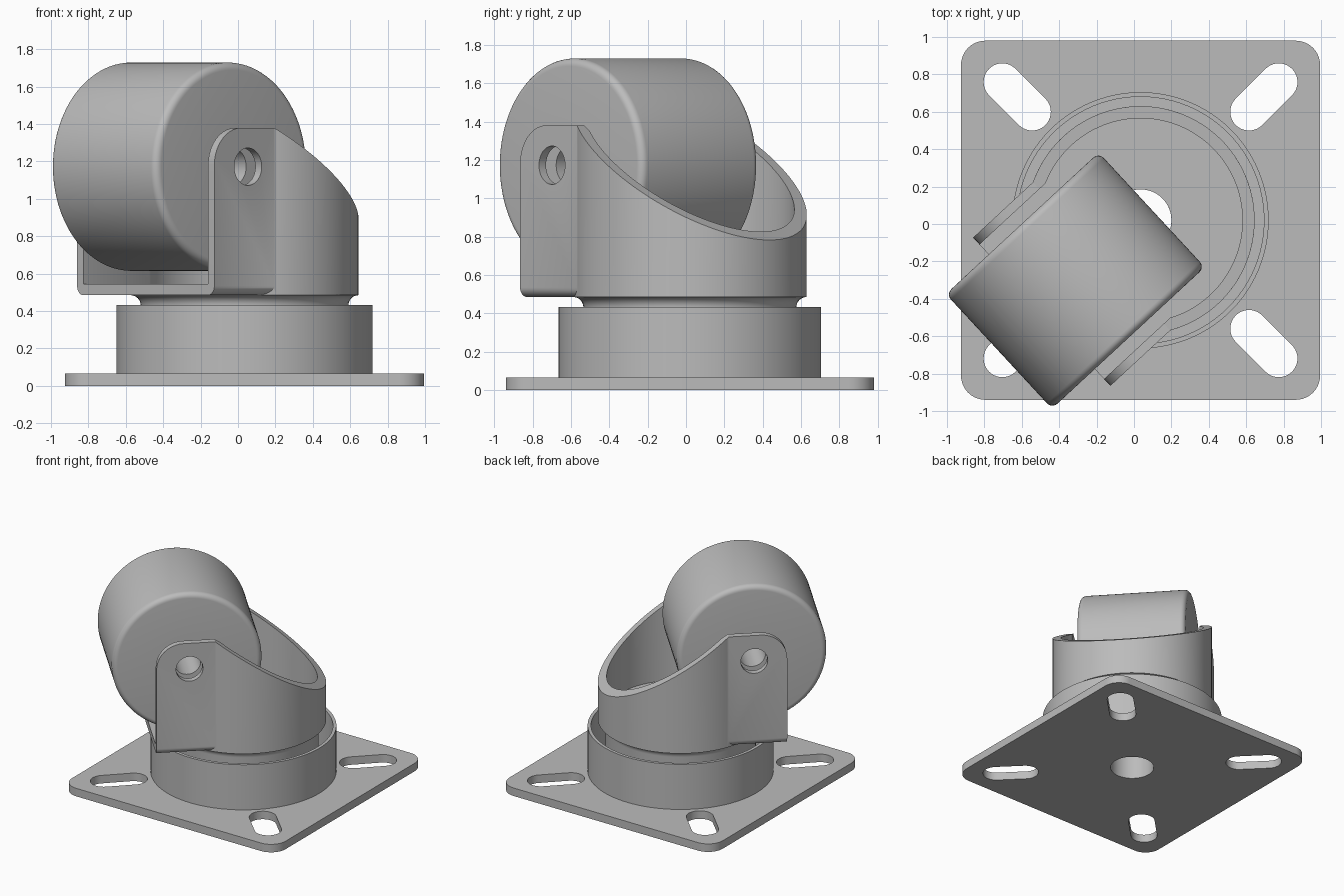
import bpy, bmesh
from math import pi, sin, cos, tan, radians
from mathutils import Matrix, Vector

if "Cube" in bpy.data.objects:
    bpy.data.objects.remove(bpy.data.objects["Cube"])

grey = bpy.data.materials.new("light grey metal")
grey.use_nodes = True
COLOR = (0.5, 0.5, 0.5, 1)
grey.diffuse_color = COLOR
grey.node_tree.nodes["Principled BSDF"].inputs["Base Color"].default_value = COLOR

PLACE = Matrix.Translation((0.035, 0.02, 0))       # swivel axis
SWIVEL = PLACE @ Matrix.Rotation(radians(42.8), 4, "Z")


def rounded(corners, steps=10):
    """Polygon from (x, y, radius) corners, filleted."""
    pts = []
    for i, (x, y, r) in enumerate(corners):
        p = Vector((x, y))
        if r == 0:
            pts.append(p)
            continue
        a = (Vector(corners[i - 1][:2]) - p).normalized()
        b = (Vector(corners[(i + 1) % len(corners)][:2]) - p).normalized()
        half = a.angle(b) / 2
        centre = p + (a + b).normalized() * r / sin(half)
        start = p + a * r / tan(half) - centre
        turn = (p + b * r / tan(half) - centre).angle_signed(start)
        for k in range(steps + 1):
            pts.append(centre + Matrix.Rotation(turn * k / steps, 2) @ start)
    return pts


def rect(x0, x1, y0, y1, r=0):
    return [(x0, y0, r), (x1, y0, r), (x1, y1, r), (x0, y1, r)]


def circle(r, n=96, x=0, y=0):
    return [(x + r * cos(2 * pi * k / n), y + r * sin(2 * pi * k / n)) for k in range(n)]


def finish(name, bm):
    bmesh.ops.recalc_face_normals(bm, faces=bm.faces)
    mesh = bpy.data.meshes.new(name)
    bm.to_mesh(mesh)
    bm.free()
    mesh.materials.append(grey)
    obj = bpy.data.objects.new(name, mesh)
    bpy.context.collection.objects.link(obj)
    return obj


def prism(name, pts, lo, hi, axis="z"):
    """Extrude an outline along an axis."""
    place = {"x": lambda a, b, h: (h, a, b),
             "y": lambda a, b, h: (a, h, b),
             "z": lambda a, b, h: (a, b, h)}[axis]
    bm = bmesh.new()
    face = bm.faces.new([bm.verts.new(place(a, b, lo)) for a, b in pts])
    new = bmesh.ops.extrude_face_region(bm, geom=[face])["geom"]
    bmesh.ops.translate(bm, vec=place(0, 0, hi - lo),
                        verts=[v for v in new if isinstance(v, bmesh.types.BMVert)])
    return finish(name, bm)


def lathe(name, pts, n=96):
    """Revolve a closed (radius, z) profile about z."""
    bm = bmesh.new()
    rings = [[bm.verts.new((r * cos(2 * pi * k / n), r * sin(2 * pi * k / n), z))
              for r, z in pts] for k in range(n)]
    for k in range(n):
        a, b = rings[k], rings[(k + 1) % n]
        for i in range(len(pts)):
            bm.faces.new((a[i - 1], a[i], b[i], b[i - 1]))
    return finish(name, bm)


def boolean(obj, other, operation):
    mod = obj.modifiers.new(operation, "BOOLEAN")
    mod.operation, mod.solver, mod.object = operation, "EXACT", other
    bpy.context.view_layer.objects.active = obj
    bpy.ops.object.modifier_apply(modifier=mod.name)
    bpy.data.objects.remove(other)


def settle(obj, matrix):
    obj.data.transform(matrix)
    bpy.ops.object.select_all(action="DESELECT")
    obj.select_set(True)
    bpy.context.view_layer.objects.active = obj
    bpy.ops.object.shade_smooth_by_angle(angle=radians(30))


HOLE = 0.165
# Mounting plate with four diagonal slots and a centre hole
plate = prism("mounting_plate", rounded(rect(-0.96, 0.96, -0.96, 0.96, 0.13)), 0, 0.065)
boolean(plate, prism("hole", circle(HOLE), -1, 1), "DIFFERENCE")
for k in range(4):
    slot = prism("slot", rounded(rect(0.72, 1.145, -0.1, 0.1, 0.0999)), -1, 1)
    slot.data.transform(Matrix.Rotation(radians(45 + 90 * k), 4, "Z"))
    boolean(plate, slot, "DIFFERENCE")
settle(plate, PLACE)

# Bearing housing ring
housing = lathe("bearing_housing", rounded(rect(0.66, 0.685, 0.065, 0.432)))
settle(housing, PLACE)

# Swivel neck flaring up into the fork
flare = [(0.61 - 0.055 * sin(t * pi / 16), 0.43 + 0.055 * cos(t * pi / 16)) for t in range(9)]
flare = [(0.61 - 0.055 * cos(t * pi / 16), 0.43 + 0.055 * sin(t * pi / 16)) for t in range(9)]
neck = lathe("swivel_neck", [(HOLE, 0.065), (0.555, 0.065)] + flare + [(HOLE, 0.485)])
settle(neck, PLACE)

# Fork: round shell joined to two flat arms, hollowed, then trimmed in side profile
fork = prism("fork", circle(0.61), 0.485, 1.6)
arms = rounded([(-0.54, 0.485, 0.05), (0.54, 0.485, 0.05), (0.54, 1.6, 0), (-0.54, 1.6, 0)])
boolean(fork, prism("arms", arms, -0.8, 0, "x"), "UNION")
hollow = prism("hollow", circle(0.545), 0.545, 2)
boolean(hollow, prism("gap", rounded(rect(-0.49, 0.49, 0.545, 2)), -1, 0, "x"), "UNION")
boolean(fork, hollow, "DIFFERENCE")
side = rounded([(-0.72, 0.3, 0), (0.8, 0.3, 0), (0.8, 0.655, 0), (-0.284, 1.38, 0), (-0.72, 1.38, 0.2)])
boolean(fork, prism("side", side, -1, 1, "y"), "INTERSECT")
boolean(fork, prism("hole", circle(HOLE), 0, 0.8), "DIFFERENCE")
AXLE_U, AXLE_Z = -0.475, 1.172
boolean(fork, prism("axle", circle(0.1, 48, AXLE_U, AXLE_Z), -1, 1, "y"), "DIFFERENCE")
settle(fork, SWIVEL)

# Wheel with softened rims and an axle bore
tread = rounded([(0.1, -0.4175, 0), (0.557, -0.4175, 0.04), (0.557, 0.4175, 0.04), (0.1, 0.4175, 0)], 6)
wheel = lathe("wheel", tread, 128)
settle(wheel, SWIVEL @ Matrix.Translation((AXLE_U, 0, AXLE_Z)) @ Matrix.Rotation(pi / 2, 4, "X"))
